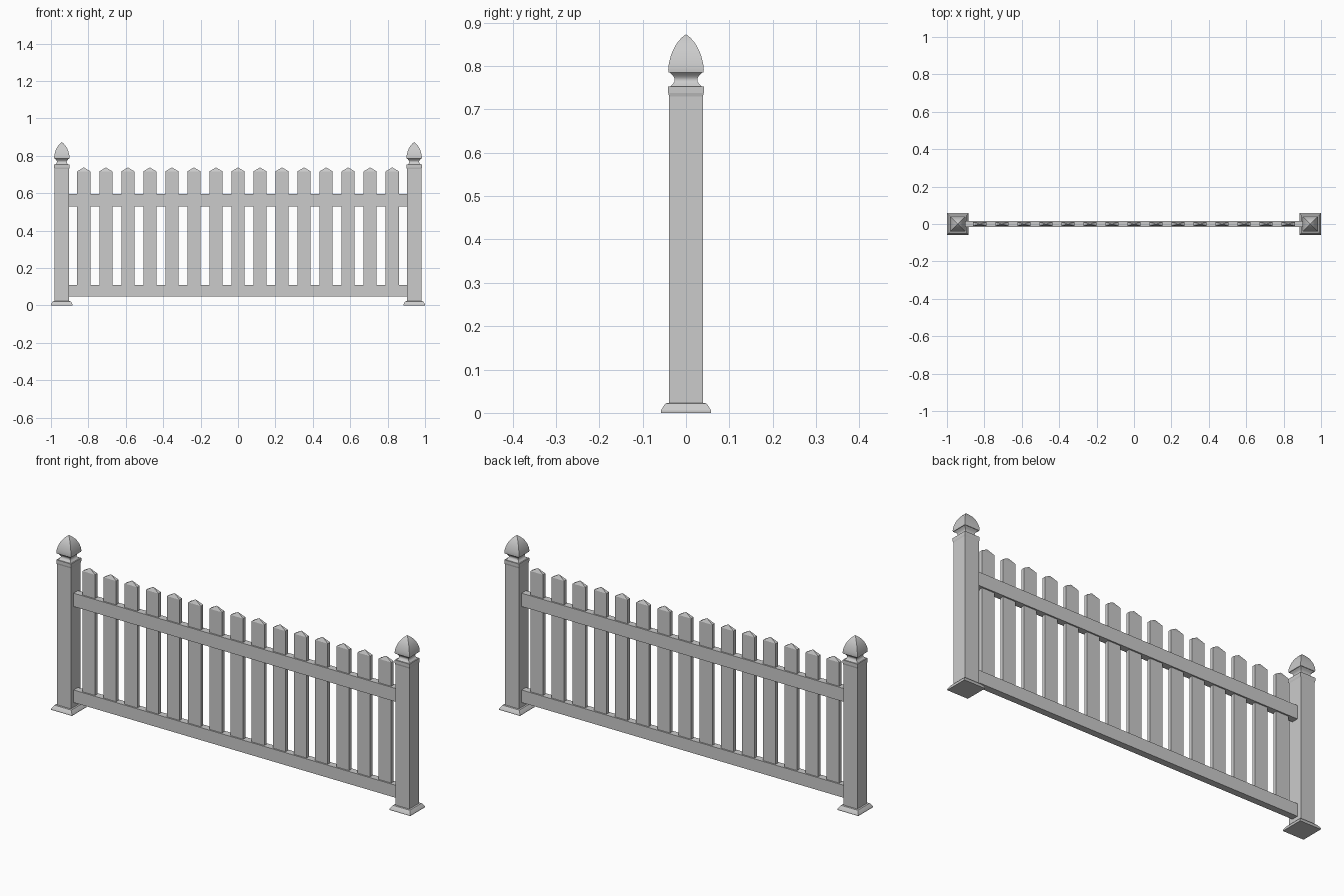
import bpy, bmesh, math

if "Cube" in bpy.data.objects:
    bpy.data.objects.remove(bpy.data.objects["Cube"])

POST_X = 0.942


def finish(name, bm, loc=(0, 0, 0), smooth=False):
    bmesh.ops.recalc_face_normals(bm, faces=bm.faces)
    me = bpy.data.meshes.new(name)
    bm.to_mesh(me)
    bm.free()
    ob = bpy.data.objects.new(name, me)
    ob.location = loc
    bpy.context.collection.objects.link(ob)
    if smooth:
        bpy.ops.object.select_all(action='DESELECT')
        ob.select_set(True)
        bpy.context.view_layer.objects.active = ob
        bpy.ops.object.shade_smooth_by_angle(angle=math.radians(35))
    return ob


def loft(name, rings, loc=(0, 0, 0), tip=None, smooth=False):
    """Rectangular rings (half x, half y, z) bridged upward, optional apex."""
    bm = bmesh.new()
    loops = [[bm.verts.new((sx * hx, sy * hy, z))
              for sx, sy in ((-1, -1), (1, -1), (1, 1), (-1, 1))]
             for hx, hy, z in rings]
    for a, b in zip(loops, loops[1:]):
        for i in range(4):
            j = (i + 1) % 4
            bm.faces.new((a[i], a[j], b[j], b[i]))
    bm.faces.new(loops[0][::-1])
    if tip is None:
        bm.faces.new(loops[-1])
    else:
        apex = bm.verts.new((0, 0, tip))
        for i in range(4):
            bm.faces.new((loops[-1][i], loops[-1][(i + 1) % 4], apex))
    return finish(name, bm, loc, smooth)


def square(profile):
    return [(h, h, z) for h, z in profile]


foot = [(0.058, 0), (0.058, 0.005), (0.054, 0.012), (0.050, 0.018),
        (0.047, 0.022), (0.039, 0.023)]
shaft = [(0.039, 0), (0.039, 0.73), (0.041, 0.738), (0.041, 0.753)]
# concave neck as a half-round cove
neck = [(0.038 - 0.012 * math.sin(math.pi * t / 8), 0.751 + 0.034 * t / 8)
        for t in range(9)]
acorn = [(0.0405, 0.785), (0.041, 0.791), (0.0405, 0.799), (0.039, 0.808),
         (0.036, 0.820), (0.0315, 0.833), (0.026, 0.844), (0.019, 0.855),
         (0.010, 0.865)]

# posts with foot mouldings and finials
for side, x in (("left", -POST_X), ("right", POST_X)):
    loc = (x, 0, 0)
    loft(side + "_post", square(shaft), loc)
    loft(side + "_post_foot", square(foot), loc)
    loft(side + "_finial_neck", square(neck), loc, smooth=True)
    loft(side + "_finial", square(acorn), loc, tip=0.873, smooth=True)

# horizontal rails
for name, z0, z1 in (("bottom_rail", 0.047, 0.11), ("top_rail", 0.53, 0.597)):
    loft(name, [(0.905, 0.017, z0), (0.905, 0.017, z1)])

# pickets with pointed tops
for i in range(15):
    loft(f"picket_{i + 1}", [(0.035, 0.0095, 0.08), (0.035, 0.0095, 0.717)],
         ((i - 7) * 0.1178, 0, 0), tip=0.738)
